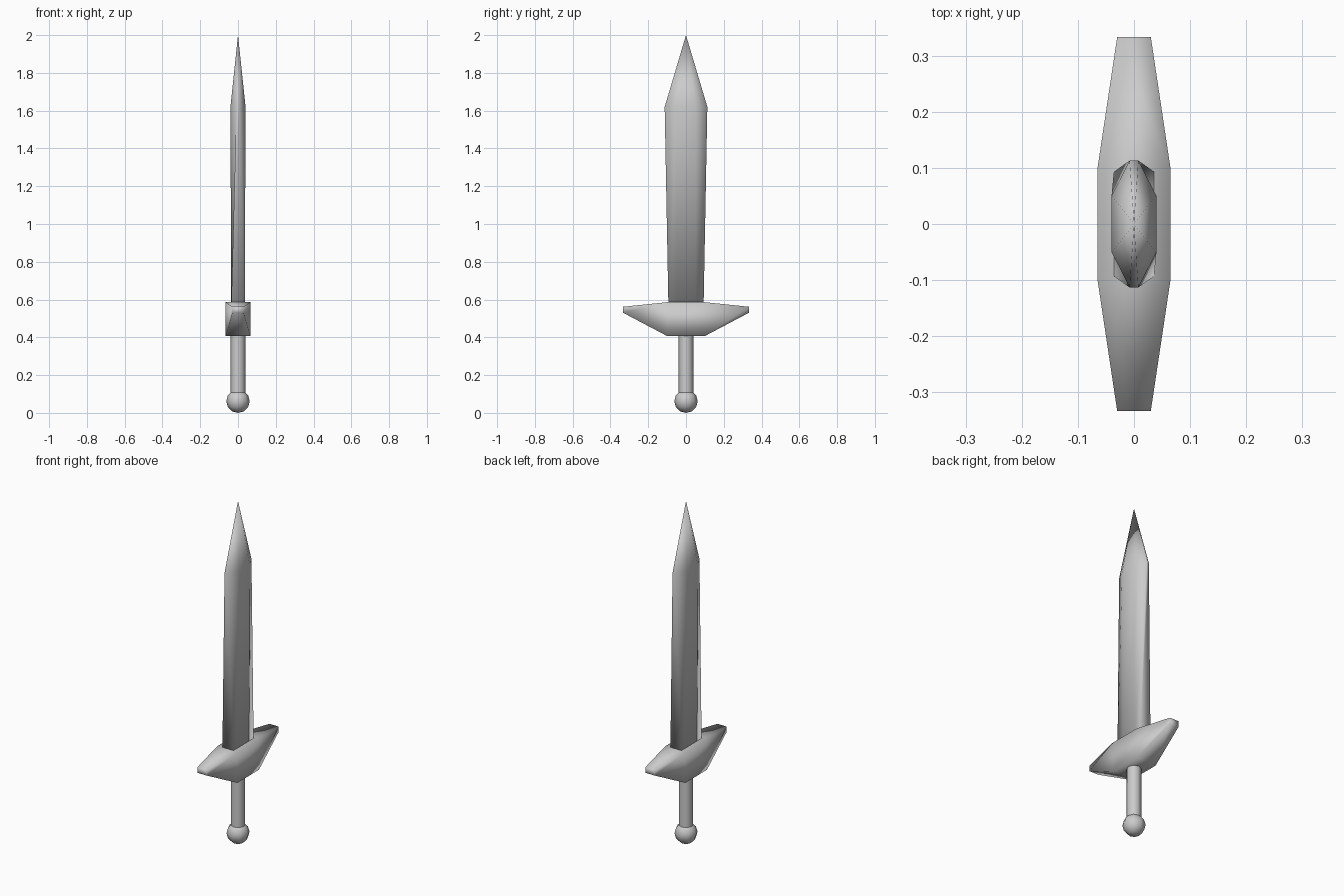
import bpy
import bmesh
from math import radians

if "Cube" in bpy.data.objects:
    bpy.data.objects.remove(bpy.data.objects["Cube"])


def loft(name, rings, tip=None):
    """Skin matching cross-section rings, capping the ends or closing to a tip."""
    bm = bmesh.new()
    loops = [[bm.verts.new(p) for p in ring] for ring in rings]
    n = len(loops[0])
    for a, b in zip(loops, loops[1:]):
        for i in range(n):
            j = (i + 1) % n
            bm.faces.new((a[i], a[j], b[j], b[i]))
    bm.faces.new(loops[0])
    last = loops[-1]
    if tip:
        apex = bm.verts.new(tip)
        for i in range(n):
            bm.faces.new((last[i], last[(i + 1) % n], apex))
    else:
        bm.faces.new(last)
    bmesh.ops.recalc_face_normals(bm, faces=bm.faces)
    mesh = bpy.data.meshes.new(name)
    bm.to_mesh(mesh)
    bm.free()
    obj = bpy.data.objects.new(name, mesh)
    bpy.context.collection.objects.link(obj)
    return obj


def blade_ring(z, flat_x, flat_y, edge_x, edge_y):
    """Eight-point blade section: two flat sides and two narrow cutting edges."""
    quarter = [(flat_x, flat_y), (edge_x, edge_y)]
    half = quarter + [(-x, y) for x, y in reversed(quarter)]
    return [(x, y, z) for x, y in half + [(-x, -y) for x, y in half]]


def guard_ring(y, half_x, z0, z1):
    return [(-half_x, y, z0), (half_x, y, z0), (half_x, y, z1), (-half_x, y, z1)]


def smooth(obj, angle=None):
    bpy.ops.object.select_all(action='DESELECT')
    obj.select_set(True)
    bpy.context.view_layer.objects.active = obj
    if angle is None:
        bpy.ops.object.shade_smooth()
    else:
        bpy.ops.object.shade_smooth_by_angle(angle=radians(angle))


# Blade: rectangular at the guard, flaring to a bevelled section, then a point
blade = loft("blade", [
    blade_ring(0.56, 0.036, 0.05, 0.036, 0.093),
    blade_ring(1.62, 0.040, 0.05, 0.008, 0.113),
], tip=(0, 0, 2.0))
smooth(blade)

# Crossguard: thick block tapering to both ends
guard = loft("crossguard", [
    guard_ring(-0.333, 0.03, 0.53, 0.562),
    guard_ring(-0.10, 0.065, 0.407, 0.586),
    guard_ring(0.10, 0.065, 0.407, 0.586),
    guard_ring(0.333, 0.03, 0.53, 0.562),
])
smooth(guard)

# Grip
bpy.ops.mesh.primitive_cylinder_add(vertices=8, radius=0.039, depth=0.33,
                                    location=(0, 0, 0.265))
grip = bpy.context.object
grip.name = "grip"
smooth(grip, 50)

# Pommel
bpy.ops.mesh.primitive_uv_sphere_add(segments=8, ring_count=6, radius=0.062,
                                     location=(0, 0, 0.062))
pommel = bpy.context.object
pommel.name = "pommel"
smooth(pommel)
